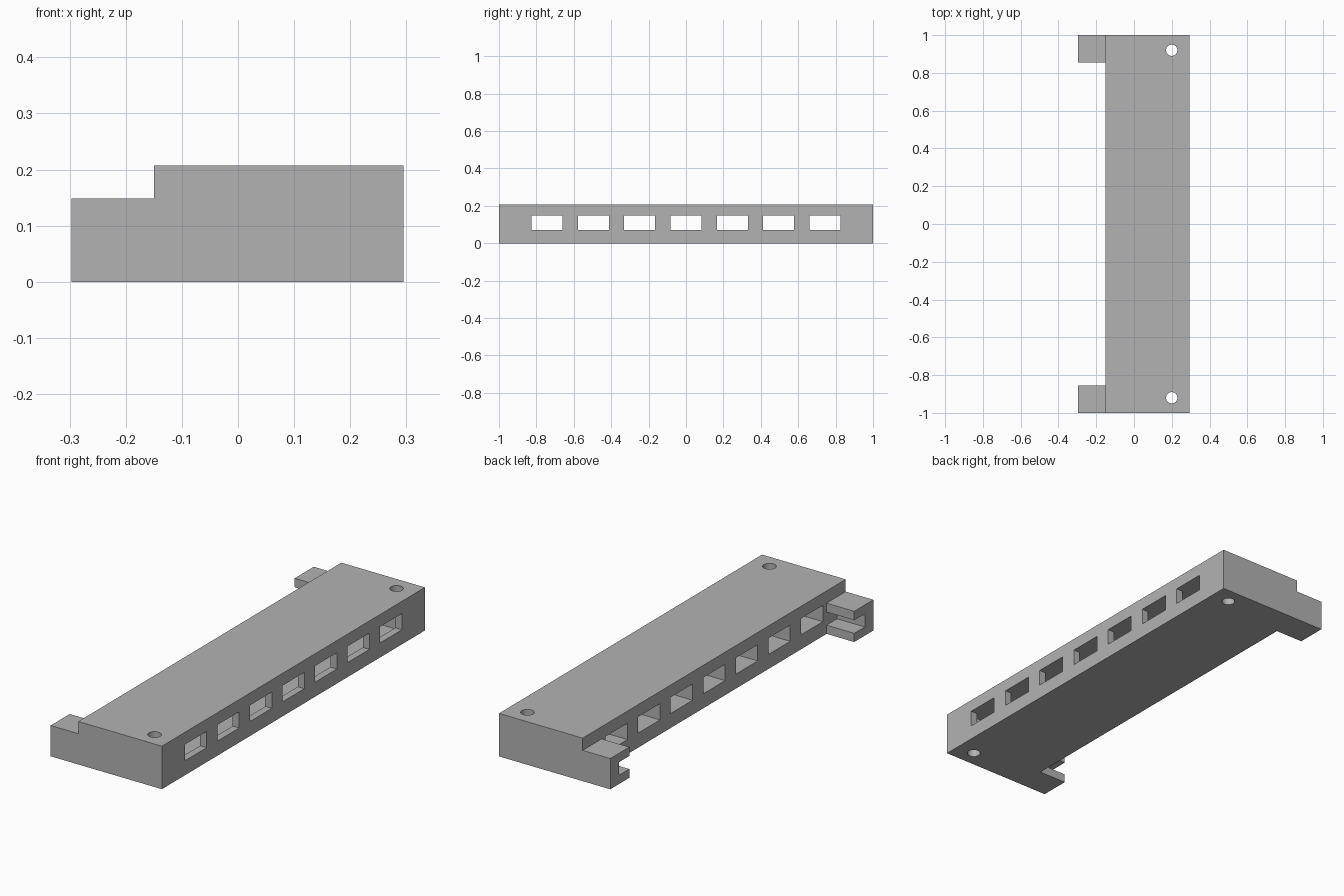
import bpy
import bmesh
from mathutils import Matrix, Vector

if "Cube" in bpy.data.objects:
    bpy.data.objects.remove(bpy.data.objects["Cube"])

grey = bpy.data.materials.new("light_grey")
grey.diffuse_color = (0.45, 0.45, 0.45, 1)
grey.use_nodes = True
grey.node_tree.nodes["Principled BSDF"].inputs["Base Color"].default_value = grey.diffuse_color

BASE_TOP, LID_TOP = 0.148, 0.207
BACK, EDGE, FRONT = -0.297, -0.15, 0.295


def make_object(name, bm):
    mesh = bpy.data.meshes.new(name)
    bm.to_mesh(mesh)
    bm.free()
    obj = bpy.data.objects.new(name, mesh)
    bpy.context.collection.objects.link(obj)
    mesh.materials.append(grey)
    return obj


def box(name, x, y, z):
    lo, hi = Vector((x[0], y[0], z[0])), Vector((x[1], y[1], z[1]))
    bm = bmesh.new()
    bmesh.ops.create_cube(bm, size=1, matrix=Matrix.Translation((lo + hi) / 2)
                          @ Matrix.Diagonal((*(hi - lo), 1)))
    return make_object(name, bm)


def rod(name, x, y, radius):
    bm = bmesh.new()
    bmesh.ops.create_cone(bm, cap_ends=True, segments=32, radius1=radius, radius2=radius,
                          depth=1, matrix=Matrix.Translation((x, y, 0)))
    return make_object(name, bm)


def combine(obj, other, operation="DIFFERENCE"):
    mod = obj.modifiers.new("combine", "BOOLEAN")
    mod.operation = operation
    mod.solver = "EXACT"
    mod.object = other
    bpy.context.view_layer.objects.active = obj
    bpy.ops.object.modifier_apply(modifier=mod.name)
    bpy.data.objects.remove(other, do_unlink=True)


# Base tray and flat lid
base = box("base_tray", (EDGE, FRONT), (-1, 1), (0, BASE_TOP))
lid = box("lid", (EDGE, FRONT), (-1, 1), (BASE_TOP, LID_TOP))

# Rear arms, each a C section open towards the middle
for side in (-1, 1):
    y = sorted((side * 0.855, side))
    combine(base, box("arm", (BACK, EDGE + 0.02), y, (0, BASE_TOP)), "UNION")
    slot = sorted((side * 0.80, side * 0.935))
    combine(base, box("slot_cutter", (BACK - 0.05, EDGE), slot, (0.042, 0.105)))

# Hollow inside the tray, behind the window wall
combine(base, box("hollow_cutter", (-0.05, FRONT - 0.035), (-0.86, 0.86), (0.045, 0.3)))

# Seven windows through the tray walls, closed on top by the lid
for i in range(-3, 4):
    y = i * 0.2475
    combine(base, box("window_cutter", (-0.5, 0.5), (y - 0.083, y + 0.083), (0.07, 0.3)))

# Screw holes through both parts
for side in (-1, 1):
    for part in (base, lid):
        combine(part, rod("hole_cutter", 0.2, side * 0.92, 0.03))

# Smooth hole walls, sharp edges
for part in (base, lid):
    bpy.ops.object.select_all(action="DESELECT")
    part.select_set(True)
    bpy.context.view_layer.objects.active = part
    bpy.ops.object.shade_smooth_by_angle()
